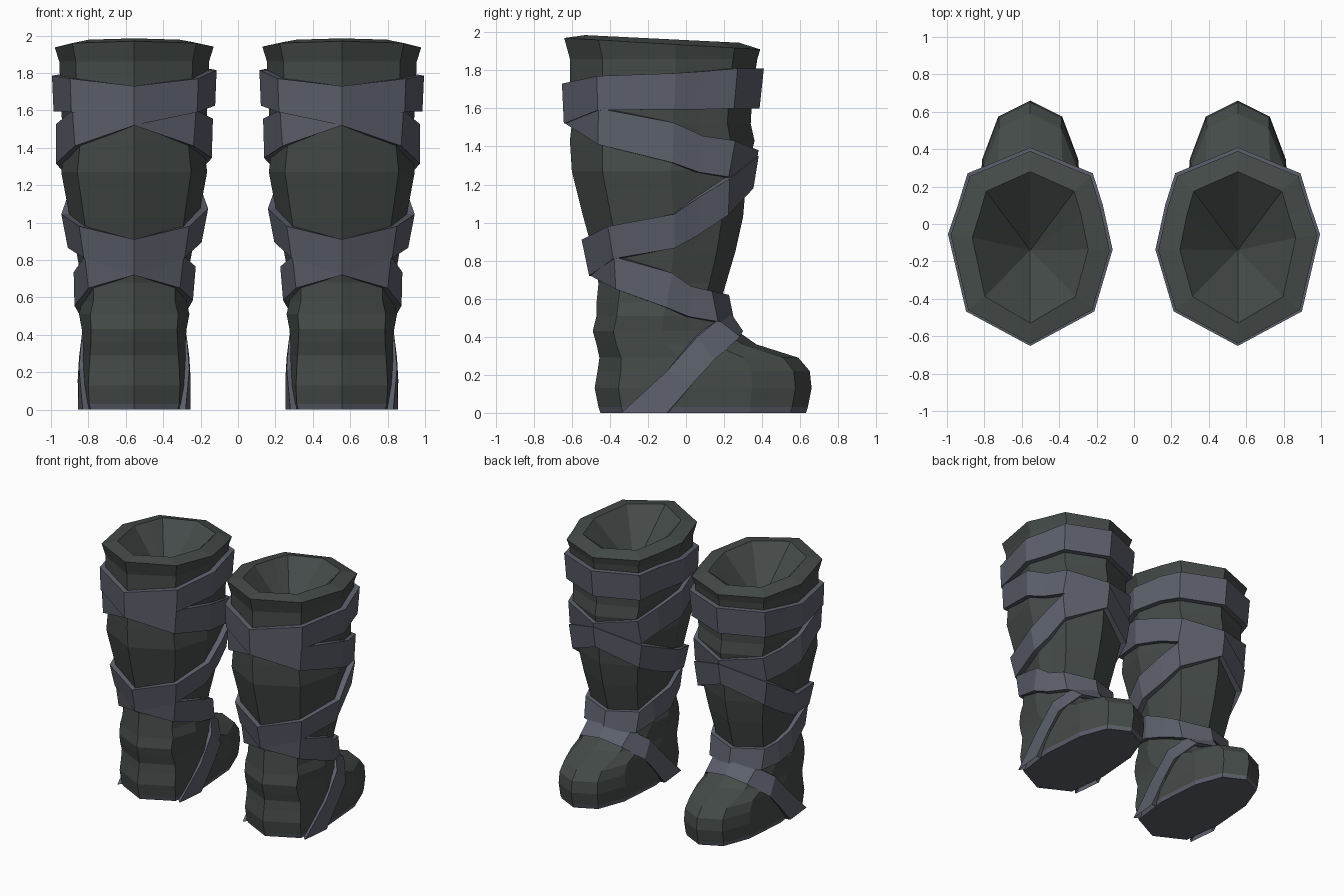
import bpy, bmesh
from mathutils import Vector

if "Cube" in bpy.data.objects:
    bpy.data.objects.remove(bpy.data.objects["Cube"])


def make_material(name, rgb):
    m = bpy.data.materials.new(name)
    m.use_nodes = True
    m.diffuse_color = (*rgb, 1)
    m.node_tree.nodes["Principled BSDF"].inputs["Base Color"].default_value = (*rgb, 1)
    return m


LEATHER = make_material("dark green grey leather", (0.058, 0.07, 0.066))
STRAP = make_material("blue grey strap", (0.108, 0.118, 0.15))

CENTRE_X = 0.555
# Half outlines from front to back: calf section and foot section
CALF = [(0, -1), (.78, -.65), (1, .05), (.88, .42), (.76, .74), (0, 1)]
FOOT = [(0, -1), (.86, -.78), (1, -.2), (.9, .45), (.6, .85), (0, 1)]
COLUMNS = [(k, 1) for k in range(6)] + [(k, -1) for k in range(4, 0, -1)]

# Rings: height, front y, back y, half width, amount of foot section
RINGS = [
    (0, -.45, .63, .27, 1), (.03, -.46, .64, .28, 1), (.13, -.48, .66, .285, 1),
    (.22, -.465, .65, .28, 1), (.29, -.455, .59, .275, 1), (.36, -.47, .37, .275, .8),
    (.43, -.49, .27, .28, .5), (.51, -.47, .19, .295, .2), (.58, -.47, .18, .28, 0),
    (.68, -.46, .21, .28, 0), (.85, -.49, .26, .31, 0), (1.03, -.54, .30, .345, 0),
    (1.27, -.60, .32, .39, 0), (1.43, -.61, .36, .37, 0), (1.52, -.60, .34, .385, 0),
    (1.7, -.61, .35, .395, 0), (1.86, -.61, .375, .40, 0), (1.94, -.64, .39, .425, 0),
]
RIM_INNER = (1.965, -.53, .28, .31, 0)


def ring_point(ring, column, offset=0.0, tilt=0.0):
    z, front, back, w, foot = ring
    k, side = column
    a, b = Vector(CALF[k]), Vector(FOOT[k])
    u, v = a.lerp(b, foot)
    if k == 2:
        v += .08 * side * (1 - foot)
    y = (front + back) / 2 + v * ((back - front) / 2 + offset)
    return Vector((side * u * (w + offset), y, z - tilt * v))


def surface_point(column, z, offset):
    """Point on the boot wall at height z, pushed outward."""
    for low, high in zip(RINGS, RINGS[1:]):
        if z <= high[0]:
            t = (z - low[0]) / (high[0] - low[0])
            return ring_point(low, column, offset).lerp(ring_point(high, column, offset), t)


def bridge(bm, a, b, closed=True):
    n = len(a)
    for i in range(n if closed else n - 1):
        j = (i + 1) % n
        bm.faces.new((a[i], a[j], b[j], b[i]))


def finish(bm, name, side, materials):
    for v in bm.verts:
        v.co.x = side * (CENTRE_X + v.co.x)
    bmesh.ops.recalc_face_normals(bm, faces=bm.faces)
    mesh = bpy.data.meshes.new(name)
    bm.to_mesh(mesh)
    bm.free()
    for m in materials:
        mesh.materials.append(m)
    obj = bpy.data.objects.new(name, mesh)
    bpy.context.collection.objects.link(obj)
    return obj


def make_boot(name, side):
    bm = bmesh.new()
    loops = []
    for ring in RINGS + [RIM_INNER]:
        tilt = .03 if ring is RINGS[-1] else .02 if ring is RIM_INNER else 0
        loops.append([bm.verts.new(ring_point(ring, c, 0, tilt)) for c in COLUMNS])
    for a, b in zip(loops, loops[1:]):
        bridge(bm, a, b)
    bm.faces.new(loops[0])
    # Funnel-shaped opening
    tip = bm.verts.new((0, -.14, 1.62))
    top = loops[-1]
    for i in range(len(top)):
        bm.faces.new((top[i], top[(i + 1) % len(top)], tip))
    # Sole
    for f in bm.faces:
        f.material_index = int(f.calc_center_median().z < .03)
    finish(bm, name, side, [LEATHER, STRAP])


def make_band(name, side, upper, lower, closed, centre_y):
    bm = bmesh.new()

    def inward(p):
        return Vector((p.x * .88, centre_y + (p.y - centre_y) * .88, p.z))

    rows = [[inward(p) for p in upper], upper, lower, [inward(p) for p in lower]]
    rows = [[bm.verts.new(p) for p in row] for row in rows]
    for a, b in zip(rows, rows[1:]):
        bridge(bm, a, b, closed)
    finish(bm, name, side, [STRAP])


# Wrapped straps: upper and lower edge heights from front to back, offset
WRAPS = {
    "top_strap": ([1.73, 1.77, 1.8, 1.81, 1.81, 1.81],
                  [1.52, 1.59, 1.61, 1.61, 1.6, 1.6], .042),
    "calf_strap": ([1.73, 1.6, 1.54, 1.47, 1.43, 1.38],
                   [1.52, 1.41, 1.33, 1.28, 1.24, 1.2], .034),
    "shin_strap": ([.91, .98, 1.06, 1.15, 1.23, 1.35],
                   [.72, .81, .88, .95, 1.04, 1.18], .042),
    "ankle_strap": ([.91, .82, .75, .68, .64, .62],
                    [.72, .65, .57, .52, .48, .48], .034),
}

# Instep strap edges, from the middle of the foot down to the sole
INSTEP_UPPER = [(0, .225, .54), (.19, .17, .49), (.28, .06, .4),
                (.295, -.1, .22), (.275, -.34, 0)]
INSTEP_LOWER = [(0, .3, .43), (.185, .285, .4), (.295, .15, .28),
                (.302, .04, .16), (.3, -.1, 0)]


def both_ways(points):
    left = [Vector((-x, y, z)) for x, y, z in reversed(points[1:])]
    return left + [Vector(p) for p in points]


for label, side in (("left", 1), ("right", -1)):
    make_boot(label + "_boot", side)
    for part, (tops, bottoms, offset) in WRAPS.items():
        edges = []
        for heights in (tops, bottoms):
            edges.append([surface_point(c, heights[c[0]] - (.015 * c[1] if c[0] in (2, 3) else 0), offset)
                          for c in COLUMNS])
        make_band(f"{label}_{part}", side, edges[0], edges[1], True, -.13)
    make_band(label + "_instep_strap", side, both_ways(INSTEP_UPPER),
              both_ways(INSTEP_LOWER), False, -.05)
